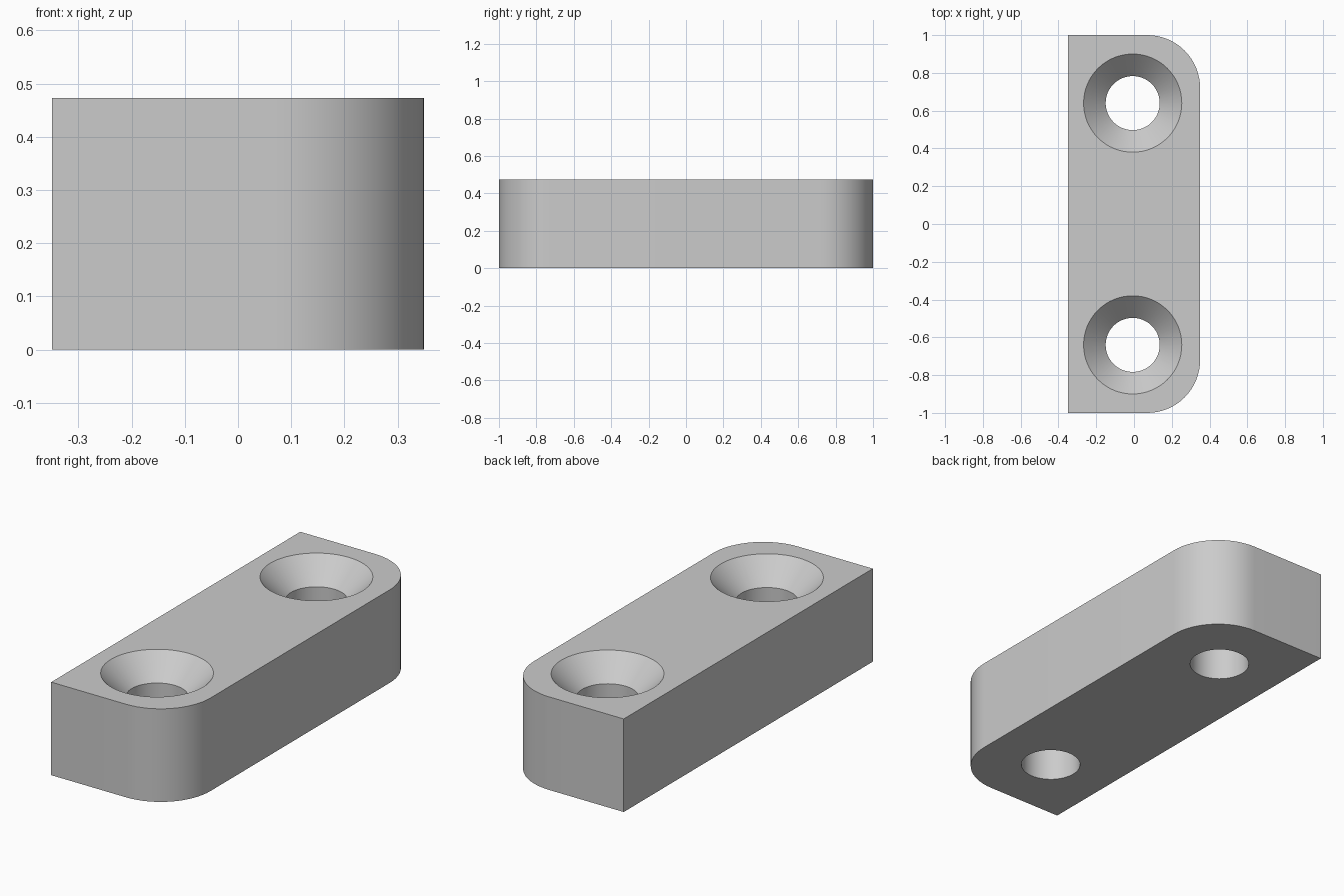
import bpy, bmesh, math

LENGTH, WIDTH, HEIGHT = 2.0, 0.70, 0.473
CORNER = 0.28
HOLE_X, HOLE_Y = -0.007, 0.64
BORE_R, SINK_R = 0.143, 0.26
SINK_DEPTH = SINK_R - BORE_R  # 90 degree countersink
SEGMENTS = 64

cube = bpy.data.objects.get("Cube")
if cube:
    bpy.data.objects.remove(cube, do_unlink=True)

grey = bpy.data.materials.new("plain_grey")
grey.use_nodes = True
grey.diffuse_color = (0.6, 0.6, 0.6, 1)
grey.node_tree.nodes["Principled BSDF"].inputs["Base Color"].default_value = (0.6, 0.6, 0.6, 1)


def make_object(name, bm):
    bmesh.ops.recalc_face_normals(bm, faces=bm.faces[:])
    mesh = bpy.data.meshes.new(name)
    bm.to_mesh(mesh)
    bm.free()
    mesh.materials.append(grey)
    obj = bpy.data.objects.new(name, mesh)
    bpy.context.collection.objects.link(obj)
    return obj


# Block outline: square corners on -x, rounded corners on +x
def block():
    hx, hy = WIDTH / 2, LENGTH / 2
    outline = [(-hx, hy), (-hx, -hy)]
    for side, start in ((-1, -90), (1, 0)):
        for i in range(17):
            a = math.radians(start + 90 * i / 16)
            outline.append((hx - CORNER + CORNER * math.cos(a),
                            side * (hy - CORNER) + CORNER * math.sin(a)))
    bm = bmesh.new()
    base = bm.faces.new([bm.verts.new((x, y, 0)) for x, y in outline])
    top = bmesh.ops.extrude_face_region(bm, geom=[base], use_keep_orig=True)
    bmesh.ops.translate(bm, vec=(0, 0, HEIGHT),
                        verts=[g for g in top["geom"] if isinstance(g, bmesh.types.BMVert)])
    return make_object("mounting_block", bm)


# Cutter: straight bore opening into a cone, overshooting both faces
def screw_hole(name, y):
    over = 0.05
    profile = [(BORE_R, -over), (BORE_R, HEIGHT - SINK_DEPTH), (SINK_R + over, HEIGHT + over)]
    bm = bmesh.new()
    rings = []
    for r, z in profile:
        angles = [2 * math.pi * i / SEGMENTS for i in range(SEGMENTS)]
        rings.append([bm.verts.new((HOLE_X + r * math.cos(a), y + r * math.sin(a), z))
                      for a in angles])
    for low, high in zip(rings, rings[1:]):
        for i in range(SEGMENTS):
            j = (i + 1) % SEGMENTS
            bm.faces.new((low[i], low[j], high[j], high[i]))
    bm.faces.new(rings[0])
    bm.faces.new(rings[-1])
    cutter = make_object(name, bm)
    cutter.hide_render = True
    return cutter


body = block()
bpy.ops.object.select_all(action="DESELECT")
body.select_set(True)
bpy.context.view_layer.objects.active = body

# Countersunk screw holes at both ends
for name, y in (("front_hole_cutter", -HOLE_Y), ("back_hole_cutter", HOLE_Y)):
    cutter = screw_hole(name, y)
    mod = body.modifiers.new(name, "BOOLEAN")
    mod.operation = "DIFFERENCE"
    mod.solver = "EXACT"
    mod.object = cutter
    bpy.ops.object.modifier_apply(modifier=mod.name)
    bpy.data.objects.remove(cutter, do_unlink=True)

bpy.ops.object.shade_smooth_by_angle(angle=math.radians(30))
